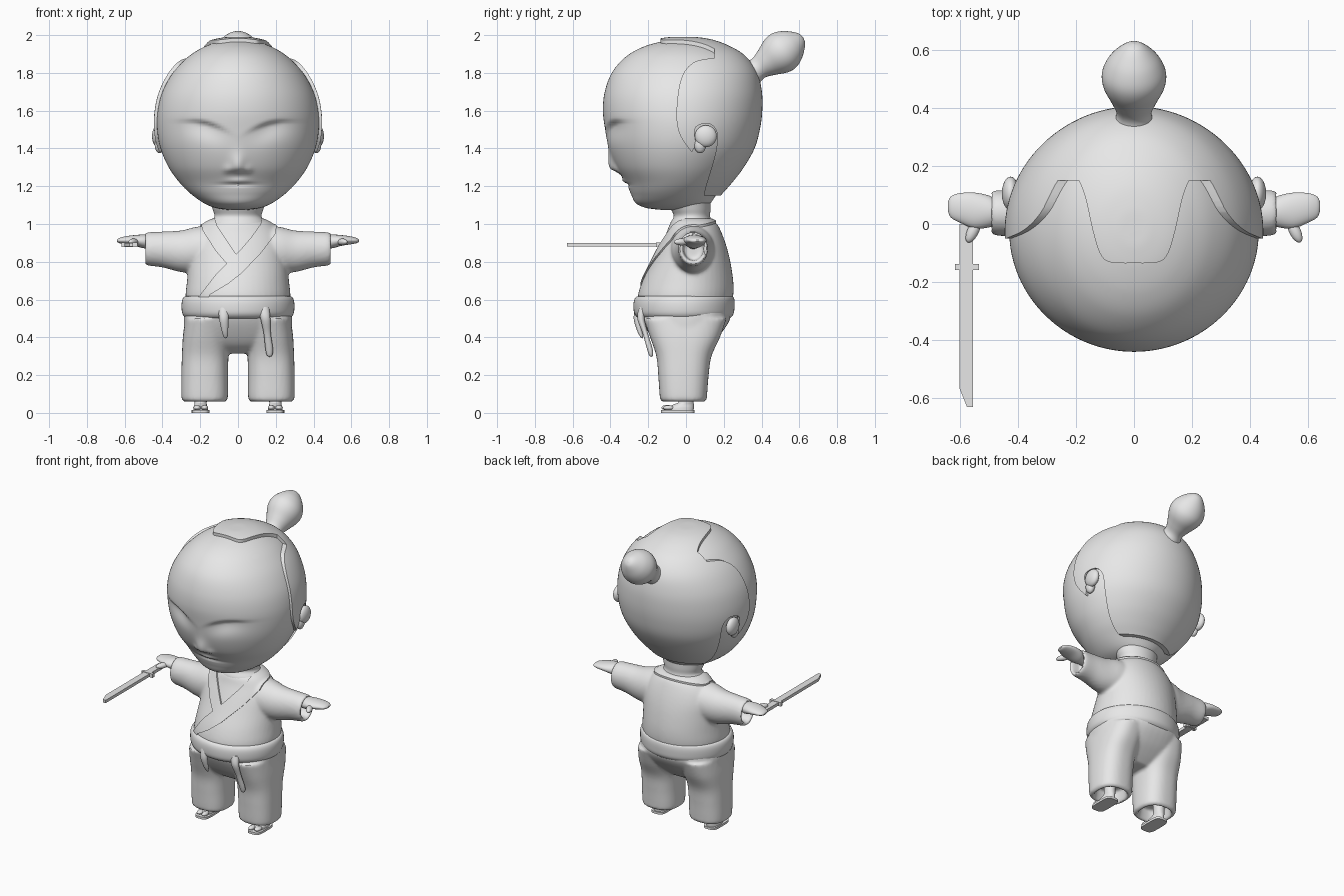
import bpy, bmesh, math
from mathutils import Vector, Matrix

if "Cube" in bpy.data.objects:
    bpy.data.objects.remove(bpy.data.objects["Cube"])


def catmull(pts, steps, closed=False):
    """Smooth a list of equal-length tuples."""
    n, out = len(pts), []
    for i in range(n if closed else n - 1):
        q = [Vector(pts[(i + k) % n] if closed else pts[min(max(i + k, 0), n - 1)]) for k in (-1, 0, 1, 2)]
        for s in range(steps):
            t = s / steps
            out.append(0.5 * (2 * q[1] + (q[2] - q[0]) * t + (2 * q[0] - 5 * q[1] + 4 * q[2] - q[3]) * t * t
                              + (3 * q[1] - q[0] - 3 * q[2] + q[3]) * t ** 3))
    return out if closed else out + [Vector(pts[-1])]


def loft(bm, axis, sections, seg=48, steps=5, p=2.0, flip=False):
    """Rounded rings (t, a_lo, a_hi, b_lo, b_hi) stacked along z or x."""
    rings = []
    for t, a0, a1, b0, b1 in catmull(sections, steps):
        ring = []
        for k in range(seg):
            c, s = math.cos(2 * math.pi * k / seg), math.sin(2 * math.pi * k / seg)
            a = (a0 + a1) / 2 + (a1 - a0) / 2 * math.copysign(abs(c) ** (2 / p), c)
            b = (b0 + b1) / 2 + (b1 - b0) / 2 * math.copysign(abs(s) ** (2 / p), s)
            co = Vector((a, b, t)) if axis == 'z' else Vector((t, a, b))
            if flip:
                co.x = -co.x
            ring.append(bm.verts.new(co))
        rings.append(ring)
    for r0, r1 in zip(rings, rings[1:]):
        for k in range(seg):
            j = (k + 1) % seg
            bm.faces.new((r0[k], r0[j], r1[j], r1[k]))
    bm.faces.new(rings[0])
    bm.faces.new(rings[-1])


def finish(name, bm):
    bmesh.ops.recalc_face_normals(bm, faces=bm.faces[:])
    me = bpy.data.meshes.new(name)
    bm.to_mesh(me)
    bm.free()
    ob = bpy.data.objects.new(name, me)
    bpy.context.scene.collection.objects.link(ob)
    return ob


def apply(ob, kind, **settings):
    mod = ob.modifiers.new(kind, kind)
    for key, val in settings.items():
        setattr(mod, key, val)
    dg = bpy.context.evaluated_depsgraph_get()
    me = bpy.data.meshes.new_from_object(ob.evaluated_get(dg))
    ob.modifiers.clear()
    ob.data = me
    return ob


def lofted(name, axis, sections, mirror=False, **kw):
    bm = bmesh.new()
    loft(bm, axis, sections, **kw)
    if mirror:
        loft(bm, axis, sections, flip=True, **kw)
    return finish(name, bm)


def sym(rows):
    """(z, half width, y front, y back) to full sections."""
    return [(z, -h, h, f, b) for z, h, f, b in rows]


def prism(pts, axis, lo, hi):
    """Outline extruded along an axis."""
    place = {'x': lambda a, b, d: (d, a, b), 'y': lambda a, b, d: (a, d, b), 'z': lambda a, b, d: (a, b, d)}[axis]
    bm = bmesh.new()
    r0, r1 = ([bm.verts.new(place(a, b, d)) for a, b in pts] for d in (lo, hi))
    for k in range(len(pts)):
        j = (k + 1) % len(pts)
        bm.faces.new((r0[k], r0[j], r1[j], r1[k]))
    bm.faces.new(r0)
    bm.faces.new(r1)
    return finish('cutter', bm)


def cut_from(name, source, cutter):
    """Part of a source solid inside a cutter."""
    ob = bpy.data.objects.new(name, source.data.copy())
    bpy.context.scene.collection.objects.link(ob)
    apply(ob, 'BOOLEAN', operation='INTERSECT', solver='EXACT', object=cutter)
    bpy.data.objects.remove(cutter)
    return ob


def ball(bm, loc, scale, rot=(0, 0, 0)):
    m = Matrix.Translation(loc) @ Matrix.Rotation(rot[0], 4, 'X') @ Matrix.Rotation(rot[2], 4, 'Z')
    bmesh.ops.create_uvsphere(bm, u_segments=24, v_segments=16, radius=1, matrix=m @ Matrix.Diagonal((*scale, 1)))


# Head with nose, eye hollows and mouth
HEAD = [(1.075, .06, -.13, .06), (1.085, .12, -.21, .10), (1.11, .18, -.265, .13), (1.16, .25, -.292, .165),
        (1.22, .31, -.318, .22), (1.3, .367, -.37, .285), (1.4, .41, -.408, .345), (1.5, .428, -.428, .375),
        (1.6, .425, -.44, .388), (1.7, .40, -.43, .385), (1.8, .345, -.393, .358), (1.88, .27, -.325, .295),
        (1.93, .195, -.245, .21), (1.96, .12, -.155, .125), (1.973, .05, -.075, .045), (1.975, .003, -.02, -.014)]
head = lofted('head', 'z', sym(HEAD), seg=160, steps=8)


def gauss(d, below, above):
    return math.exp(-(d / (below if d < 0 else above)) ** 2)


for v in head.data.vertices:
    x, y, z = abs(v.co.x), v.co.y, v.co.z
    if y < -.1:
        lid = 1.535 - 1.5 * max(0, .25 - x) ** 2
        v.co.y += (-.035 * gauss(x, 1, .04) * gauss(z - 1.295, .02, .07)
                   - .012 * gauss(x - .055, .02, .02) * gauss(z - 1.285, .015, .025)
                   + .026 * gauss(x - .17, .09, .11) * gauss(z - lid, .07, .012)
                   - .012 * gauss(x, 1, .06) * gauss(z - 1.228, .012, .014)
                   + .010 * gauss(x, 1, .09) * gauss(z - 1.209, .009, .006))

# Hair cap and top lock cut from a slightly larger head
G = .016
shell = lofted('hair_shell', 'z', sym([(1.52 + (z - 1.52) * (1 + G / .45), h + G, f - G, b + G) for z, h, f, b in HEAD]),
               seg=112, steps=6)
side_line = catmull([(.03, 1.38), (-.035, 1.48), (-.05, 1.6), (-.025, 1.77), (.04, 1.855), (.15, 1.88)], 6)
ear_line = catmull([(.095, 1.15), (.105, 1.2), (.155, 1.37), (.165, 1.48), (.125, 1.53), (.06, 1.52), (.045, 1.48), (.055, 1.42)], 5)
cut_from('hair', shell, prism(side_line + [Vector(c) for c in ((.15, 2.2), (.7, 2.2), (.7, 1.15))] + ear_line, 'x', -1, 1))
half = catmull([(.2, .17), (.17, .1), (.14, -.03), (.115, -.105), (.08, -.132), (0, -.135)], 5)
lock = [tuple(c) for c in half] + [(-c[0], c[1]) for c in reversed(half[:-1])]
cut_from('top_lock', shell, prism(lock, 'z', 1.7, 2.2))
bpy.data.objects.remove(shell)

# Hair bun, spun along a tilted axis
bun = lofted('hair_bun', 'z', [(t, -r, r, -r, r) for t, r in (
    (-.06, .085), (0, .066), (.04, .061), (.09, .08), (.15, .106), (.2, .11), (.25, .09), (.29, .058), (.315, .028), (.322, .002))])
axis = Vector((0, .26, .18)).normalized()
bun.data.transform(Matrix.Translation((0, .355, 1.805)) @ axis.to_track_quat('Z', 'Y').to_matrix().to_4x4())

# Ears
bm = bmesh.new()
for s in (-1, 1):
    ball(bm, (s * .425, .105, 1.465), (.03, .058, .058))
    ball(bm, (s * .415, .075, 1.42), (.026, .032, .045))
finish('ears', bm)

# Neck
lofted('neck', 'z', sym([(.95, .15, -.09, .14), (1.0, .15, -.085, .14), (1.04, .125, -.065, .128),
                         (1.08, .135, -.08, .13), (1.13, .15, -.1, .13)]))

# Jacket: body and open sleeves blended together
bm = bmesh.new()
loft(bm, 'z', sym([(.56, .27, -.25, .235), (.62, .278, -.255, .25), (.7, .27, -.23, .25), (.8, .26, -.18, .235),
                   (.88, .25, -.14, .215), (.95, .22, -.105, .19), (1.0, .175, -.085, .165), (1.022, .13, -.06, .135)]))
for f in (False, True):
    loft(bm, 'x', [(.05, -.08, .16, .76, .99), (.2, -.08, .15, .74, .988), (.3, -.06, .13, .745, .966), (.4, -.045, .118, .77, .96),
                   (.483, -.038, .115, .782, .955), (.49, -.02, .098, .80, .937), (.47, -.015, .093, .805, .932),
                   (.42, -.01, .09, .81, .93)], flip=f)
jacket = finish('jacket', bm)
apply(jacket, 'REMESH', mode='VOXEL', voxel_size=.01)
apply(jacket, 'SMOOTH', factor=.5, iterations=6)

# Crossed collar bands and neck band
thick = bpy.data.objects.new('collar_shell', jacket.data.copy())
bpy.context.scene.collection.objects.link(thick)
apply(thick, 'DISPLACE', strength=.009, mid_level=0)
over = [(.13, 1.05), (.12, 1.0), (.07, .93), (.01, .86), (-.12, .73), (-.22, .6), (-.22, .57), (-.17, .57), (-.15, .625),
        (-.05, .685), (.02, .74), (.125, .85), (.2, .95), (.21, 1.05)]
under = [(-.13, 1.05), (-.11, .99), (-.01, .84), (-.06, .79), (-.12, .86), (-.19, .97), (-.2, 1.05)]
cut_from('collar_over', thick, prism(over, 'y', -.5, .03))
cut_from('collar_under', thick, prism(under, 'y', -.5, .03))
ring = [(.2 * math.cos(a), .03 + .13 * math.sin(a)) for a in [math.pi * k / 24 for k in range(25)]]
cut_from('collar_back', thick, prism(ring, 'z', .9, 1.1))
bpy.data.objects.remove(thick)

# Hands with thumbs
bm = bmesh.new()
for s in (False, True):
    loft(bm, 'x', [(.36, 0, .075, .865, .935), (.46, 0, .08, .87, .94), (.5, -.012, .098, .872, .944), (.55, -.015, .108, .885, .941),
                   (.6, .005, .106, .893, .934), (.63, .022, .095, .899, .925), (.641, .045, .075, .907, .916)], seg=32, flip=s)
    k = -1 if s else 1
    ball(bm, (k * .553, -.022, .905), (.02, .046, .018), (0, 0, k * .45))
finish('hands', bm)

# Belt
lofted('belt', 'z', sym([(.5, .255, -.23, .215), (.504, .278, -.255, .235), (.525, .294, -.273, .252), (.56, .299, -.278, .257),
                         (.595, .296, -.275, .257), (.615, .284, -.262, .25), (.62, .26, -.235, .23)]), seg=64)

# Hanging belt ends
for name, path in (('short_belt_end', [(-.075, -.25, .56, .03), (-.075, -.262, .5, .025), (-.07, -.25, .44, .018), (-.066, -.237, .405, .011), (-.065, -.232, .395, .002)]),
                   ('long_belt_end', [(.135, -.23, .56, .03), (.145, -.242, .5, .026), (.155, -.218, .42, .019), (.165, -.195, .34, .02), (.167, -.187, .305, .014), (.167, -.185, .297, .002)])):
    lofted(name, 'z', [(z, x - r, x + r, y - r * .6, y + r * .9) for x, y, z, r in path], seg=20)

# Trousers: hips and open legs blended together
bm = bmesh.new()
loft(bm, 'z', sym([(.315, .14, -.09, .07), (.36, .24, -.15, .125), (.42, .28, -.195, .185), (.5, .287, -.237, .235), (.57, .275, -.25, .235)]), p=2.3)
for f in (False, True):
    loft(bm, 'z', [(.5, .02, .28, -.225, .215), (.4, .04, .292, -.19, .18), (.3, .05, .297, -.157, .135), (.2, .053, .3, -.147, .12),
                   (.1, .053, .3, -.14, .112), (.066, .058, .295, -.134, .107), (.06, .08, .273, -.112, .085),
                   (.08, .085, .268, -.107, .08), (.14, .09, .263, -.1, .075)], p=2.5, flip=f)
trousers = finish('trousers', bm)
apply(trousers, 'REMESH', mode='VOXEL', voxel_size=.01)
apply(trousers, 'SMOOTH', factor=.5, iterations=5)

# Feet, toes and sandals
lofted('feet', 'z', [(.014, .158, .237, -.1, .04), (.03, .16, .235, -.1, .042), (.045, .165, .23, -.065, .042),
                     (.07, .165, .23, -.035, .04), (.2, .16, .235, -.04, .04)], mirror=True, seg=32)
bm = bmesh.new()
for s in (-1, 1):
    ball(bm, (s * .176, -.1, .028), (.018, .03, .014))
    ball(bm, (s * .217, -.093, .027), (.02, .03, .013))
finish('toes', bm)
lofted('sandals', 'z', [(0, .15, .245, -.133, .045), (.015, .15, .245, -.133, .045)], mirror=True, seg=40, steps=1, p=4)

# Sword with handle, guard and angled tip
sword = prism([(-.6, 0), (-.6, -.568), (-.575, -.63), (-.555, -.63), (-.555, 0)], 'z', .88, .9)
sword.name = 'sword_blade'
guard = prism([(-.617, -.158), (-.533, -.158), (-.533, -.138), (-.617, -.138)], 'z', .877, .903)
guard.name = 'sword_guard'

# One plain colour, smooth shading with sharp edges kept
grey = bpy.data.materials.new('plain_grey')
grey.diffuse_color = (.8, .8, .8, 1)
grey.use_nodes = True
grey.node_tree.nodes["Principled BSDF"].inputs["Base Color"].default_value = grey.diffuse_color
for ob in bpy.context.scene.objects:
    ob.data.materials.clear()
    ob.data.materials.append(grey)
    for poly in ob.data.polygons:
        poly.material_index = 0
    ob.select_set(True)
bpy.context.view_layer.objects.active = head
bpy.ops.object.shade_smooth_by_angle(angle=math.radians(40))
